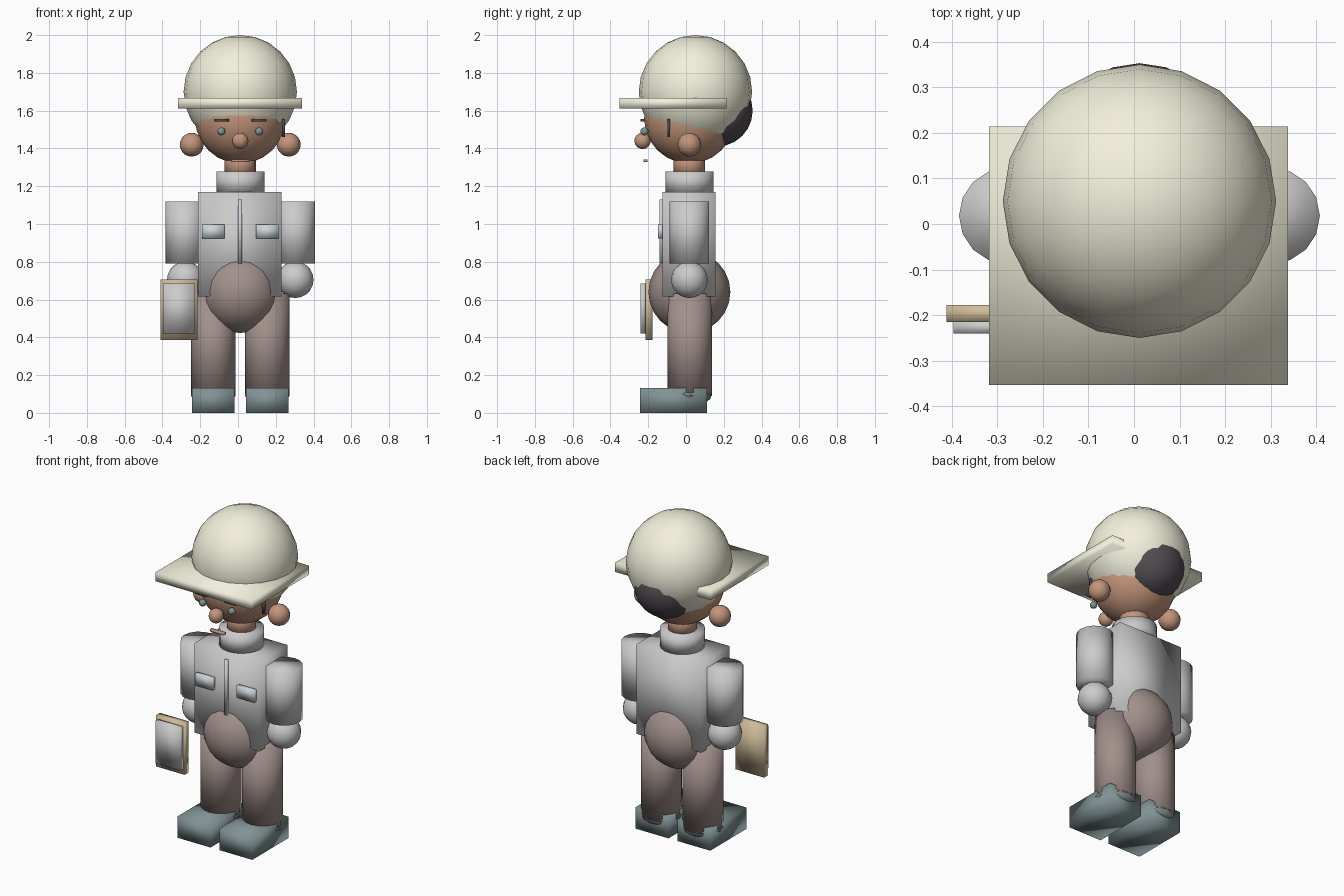
import bpy

if "Cube" in bpy.data.objects:
    bpy.data.objects.remove(bpy.data.objects["Cube"])

CX, CY = 0.012, 0.018   # body axis


def material(name, rgb):
    m = bpy.data.materials.new(name)
    m.diffuse_color = (*rgb, 1)
    m.use_nodes = True
    m.node_tree.nodes["Principled BSDF"].inputs["Base Color"].default_value = m.diffuse_color
    return m


SKIN = material("skin", (0.54, 0.30, 0.20))
CREAM = material("cream", (0.89, 0.87, 0.71))
WHITE = material("white", (0.82, 0.82, 0.81))
BROWN = material("trouser_brown", (0.36, 0.28, 0.26))
SHOE = material("shoe_grey", (0.22, 0.29, 0.30))
DARK = material("dark", (0.08, 0.07, 0.08))
TAN = material("tan", (0.62, 0.50, 0.32))
POCKET = material("pocket_grey", (0.60, 0.65, 0.68))


def finish(name, mat):
    ob = bpy.context.object
    ob.name = name
    ob.data.materials.append(mat)
    bpy.ops.object.shade_smooth()
    return ob


def ball(name, loc, r, mat, seg=20, rings=12):
    bpy.ops.mesh.primitive_uv_sphere_add(segments=seg, ring_count=rings, radius=r, location=loc)
    return finish(name, mat)


def box(name, x, y, z, mat):
    bpy.ops.mesh.primitive_cube_add(size=1, location=[sum(v) / 2 for v in (x, y, z)])
    ob = bpy.context.object
    ob.scale = [v[1] - v[0] for v in (x, y, z)]
    bpy.ops.object.transform_apply(location=False, rotation=False, scale=True)
    return finish(name, mat)


def tube(name, x, y, z, r, mat, seg=16):
    bpy.ops.mesh.primitive_cylinder_add(vertices=seg, radius=r, depth=z[1] - z[0],
                                        location=(x, y, (z[0] + z[1]) / 2))
    return finish(name, mat)


# Head and helmet
ball("head", (CX, CY, 1.56), 0.24, SKIN)
ball("helmet", (CX, 0.05, 1.70), 0.30, CREAM)
box("helmet_brim", (-0.318, 0.338), (-0.353, 0.214), (1.612, 1.668), CREAM)
ball("hair", (CX, 0.163, 1.60), 0.19, DARK)
ball("nose", (CX, -0.23, 1.44), 0.043, SKIN)
box("mouth", (-0.035, 0.06), (-0.225, -0.205), (1.328, 1.341), SKIN)
box("chin_strap", (0.233, 0.248), (-0.097, -0.085), (1.46, 1.555), DARK)

# Torso
tube("neck", CX, CY, (1.25, 1.38), 0.083, SKIN)
tube("collar", CX, CY, (1.165, 1.278), 0.127, WHITE, 20)
box("torso", (-0.212, 0.231), (-0.124, 0.156), (0.615, 1.17), WHITE)
box("zip", (0.001, 0.021), (-0.14, -0.12), (0.79, 1.13), POCKET)
ball("hips", (CX, CY, 0.64), 0.217, BROWN)

# Paired parts
for side, s in (("left", -1), ("right", 1)):
    ball(side + "_ear", (CX + s * 0.257, CY, 1.42), 0.063, SKIN, 16, 10)
    ball(side + "_eye", (CX + s * 0.1, -0.22, 1.49), 0.021, SHOE, 12, 8)
    bx = CX + s * 0.1
    box(side + "_eyebrow", (bx - 0.04, bx + 0.04), (-0.24, -0.22), (1.542, 1.555), DARK)
    px = CX + s * 0.143
    box(side + "_pocket", (px - 0.06, px + 0.06), (-0.148, -0.12), (0.923, 0.997), POCKET)

    ax = CX + s * 0.291
    tube(side + "_sleeve", ax, CY, (0.79, 1.12), 0.105, WHITE)
    ball(side + "_hand", (ax, CY, 0.705), 0.097, WHITE, 16, 10)

    lx = CX + s * 0.143
    tube(side + "_leg", lx, CY + 0.002, (0.09, 0.632), 0.117, BROWN)
    bpy.ops.mesh.primitive_torus_add(major_radius=0.073, minor_radius=0.046, major_segments=20,
                                     minor_segments=10, location=(lx, CY, 0.10))
    finish(side + "_ankle_cuff", SHOE)
    box(side + "_shoe", (lx - 0.113, lx + 0.113), (-0.243, 0.111), (0, 0.133), SHOE)

# Clipboard
box("clipboard", (-0.411, -0.215), (-0.215, -0.178), (0.387, 0.705), TAN)
box("clipboard_paper", (-0.396, -0.228), (-0.24, -0.213), (0.42, 0.684), WHITE)
